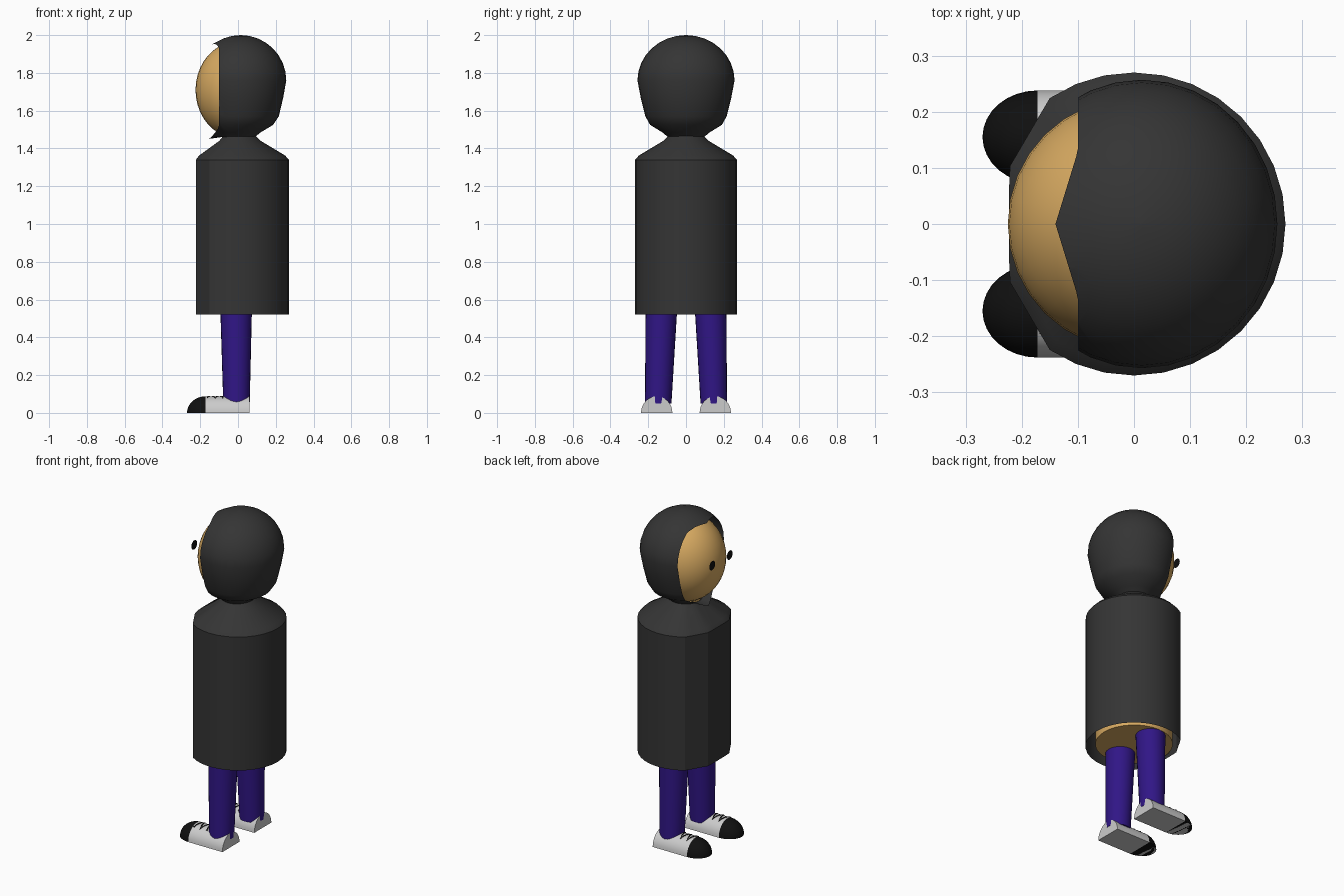
import bpy, bmesh, math

if "Cube" in bpy.data.objects:
    bpy.data.objects.remove(bpy.data.objects["Cube"])

def material(name, col):
    m = bpy.data.materials.new(name)
    m.diffuse_color = (*col, 1)
    m.use_nodes = True
    m.node_tree.nodes["Principled BSDF"].inputs["Base Color"].default_value = m.diffuse_color
    return m

DARK = material("charcoal", (0.035, 0.035, 0.035))
BLACK = material("black", (0.005, 0.005, 0.005))
SKIN = material("tan", (0.68, 0.40, 0.12))
BLUE = material("indigo", (0.03, 0.008, 0.24))
WHITE = material("white", (0.7, 0.7, 0.7))

def finish(name, bm, mat, angle=35):
    bmesh.ops.remove_doubles(bm, verts=bm.verts, dist=1e-5)
    bmesh.ops.recalc_face_normals(bm, faces=bm.faces)
    me = bpy.data.meshes.new(name)
    bm.to_mesh(me)
    bm.free()
    ob = bpy.data.objects.new(name, me)
    bpy.context.collection.objects.link(ob)
    me.materials.append(mat)
    bpy.ops.object.select_all(action='DESELECT')
    ob.select_set(True)
    bpy.context.view_layer.objects.active = ob
    bpy.ops.object.shade_smooth_by_angle(angle=math.radians(angle))
    return ob

def loft(rings, closed=True, cap_start=False, cap_end=False):
    bm = bmesh.new()
    vs = [[bm.verts.new(p) for p in r] for r in rings]
    n = len(rings[0])
    for a, b in zip(vs, vs[1:]):
        for i in range(n if closed else n - 1):
            j = (i + 1) % n
            bm.faces.new((a[i], a[j], b[j], b[i]))
    if cap_start:
        bm.faces.new(vs[0])
    if cap_end:
        bm.faces.new(vs[-1])
    return bm

def ring(r, z, n=32, sx=1, cx=0, cy=0):
    return [(cx + sx * r * math.cos(2 * math.pi * i / n),
             cy + r * math.sin(2 * math.pi * i / n), z) for i in range(n)]

# Coat: round back, flattened front panels
def coat_ring(r, z):
    s, out = r / 0.27, []
    for x, y, z in ring(r, z):
        if x < -0.151 * s:
            k = min(1, max(0, (0.225 * s - abs(y)) / (0.125 * s)))
            x = -(0.15 + 0.073 * k) * s
        out.append((x, y, z))
    return out

finish("coat", loft([coat_ring(r, z) for r, z in (
    (0.27, 0.52), (0.27, 1.34), (0.25, 1.362), (0.12, 1.44), (0.095, 1.465))]), DARK, 28)

# Hood: lathed shell cut open at the face, with a brim peak and a chin flap
prof = [(0.095, 1.46), (0.125, 1.485), (0.19, 1.525), (0.215, 1.57), (0.24, 1.67), (0.257, 1.76)]
prof += [(0.257 * math.cos(a), 1.76 + 0.24 * math.sin(a))
         for a in (math.pi / 2 * i / 8 for i in range(1, 8))] + [(0.002, 2.0)]
rings = []
for r, z in prof:
    rings.append(ring(r, z, sx=0.94, cx=0.014 * min(1, max(0, (z - 1.47) / 0.1))))
bm = loft(rings, cap_end=True)
bmesh.ops.bisect_plane(bm, geom=bm.verts[:] + bm.edges[:] + bm.faces[:],
                       plane_co=(-0.1, 0, 0), plane_no=(-1, 0, 0), clear_outer=True)
for v in bm.verts:
    if v.co.x < -0.099:
        k = max(0, 1 - abs(v.co.y) / 0.13)
        if v.co.z > 1.8:
            v.co.x -= 0.04 * k
            v.co.z -= 0.02 * k
        elif v.co.z < 1.56:
            v.co.x -= 0.055 * k
            v.co.z -= 0.02 * k
finish("hood", bm, DARK, 40)

# Body inside the coat, with neck
finish("body", loft([ring(r, z) for r, z in (
    (0.216, 0.535), (0.216, 1.3), (0.085, 1.41), (0.085, 1.5))],
    cap_start=True, cap_end=True), SKIN)

# Head
bm = bmesh.new()
bmesh.ops.create_uvsphere(bm, u_segments=32, v_segments=20, radius=1)
for v in bm.verts:
    v.co = (v.co.x * 0.225, v.co.y * 0.225, 1.71 + v.co.z * 0.257)
finish("head", bm, SKIN)

def half_section(x, w, h, cy, n=16):
    pts = [(x, cy + w * math.cos(math.pi * i / n), h * math.sin(math.pi * i / n)) for i in range(n + 1)]
    return pts

for side, cy in (("left", -0.155), ("right", 0.155)):
    sg = math.copysign(1, cy)
    # Flat round eye
    bm = bmesh.new()
    bm.faces.new([bm.verts.new((-0.238, sg * 0.085 + y, 1.75 + x))
                  for x, y, _ in ring(0.028, 0, 20)])
    finish(side + "_eye", bm, BLACK)

    # Trouser leg
    finish(side + "_leg", loft([ring(0.07, 0.05, 24, cx=-0.008, cy=sg * 0.147),
                                ring(0.084, 0.56, 24, cx=-0.01, cy=sg * 0.13)],
                               cap_start=True, cap_end=True), BLUE)

    # Shoe upper and rounded toe cap
    finish(side + "_shoe", loft([half_section(0.06, 0.083, 0.088, cy),
                                 half_section(-0.172, 0.083, 0.088, cy)],
                                cap_start=True, cap_end=True), WHITE)
    toe = []
    for i in range(9):
        a = math.pi / 2 * i / 8
        c = max(math.cos(a), 0.01)
        toe.append(half_section(-0.172 - 0.098 * math.sin(a), 0.083 * c, 0.088 * c, cy))
    finish(side + "_toe_cap", loft(toe, cap_start=True, cap_end=True), BLACK)
    # Underside of the toe cap
    bm = bmesh.new()
    bm.faces.new([bm.verts.new(p) for p in [r[0] for r in toe] + [r[-1] for r in reversed(toe)]])
    finish(side + "_toe_sole", bm, WHITE)
    # Underside of the shoe
    bm = bmesh.new()
    bm.faces.new([bm.verts.new((x, cy + y, 0)) for x, y in
                  ((0.06, 0.083), (-0.172, 0.083), (-0.172, -0.083), (0.06, -0.083))])
    finish(side + "_sole", bm, WHITE)

    # Zigzag lace
    cu = bpy.data.curves.new(side + "_lace", 'CURVE')
    cu.dimensions = '3D'
    cu.bevel_depth = 0.004
    cu.bevel_resolution = 1
    sp = cu.splines.new('POLY')
    pts = []
    for i in range(13):
        t = i / 3
        y = 0.04 * (1 - 2 * abs((t % 2) - 1))
        pts.append((-0.165 + 0.022 * t, cy + y, 0.088 * math.sqrt(1 - (y / 0.083) ** 2)))
    sp.points.add(len(pts) - 1)
    for p, co in zip(sp.points, pts):
        p.co = (*co, 1)
    cu.materials.append(BLACK)
    bpy.context.collection.objects.link(bpy.data.objects.new(side + "_lace", cu))
